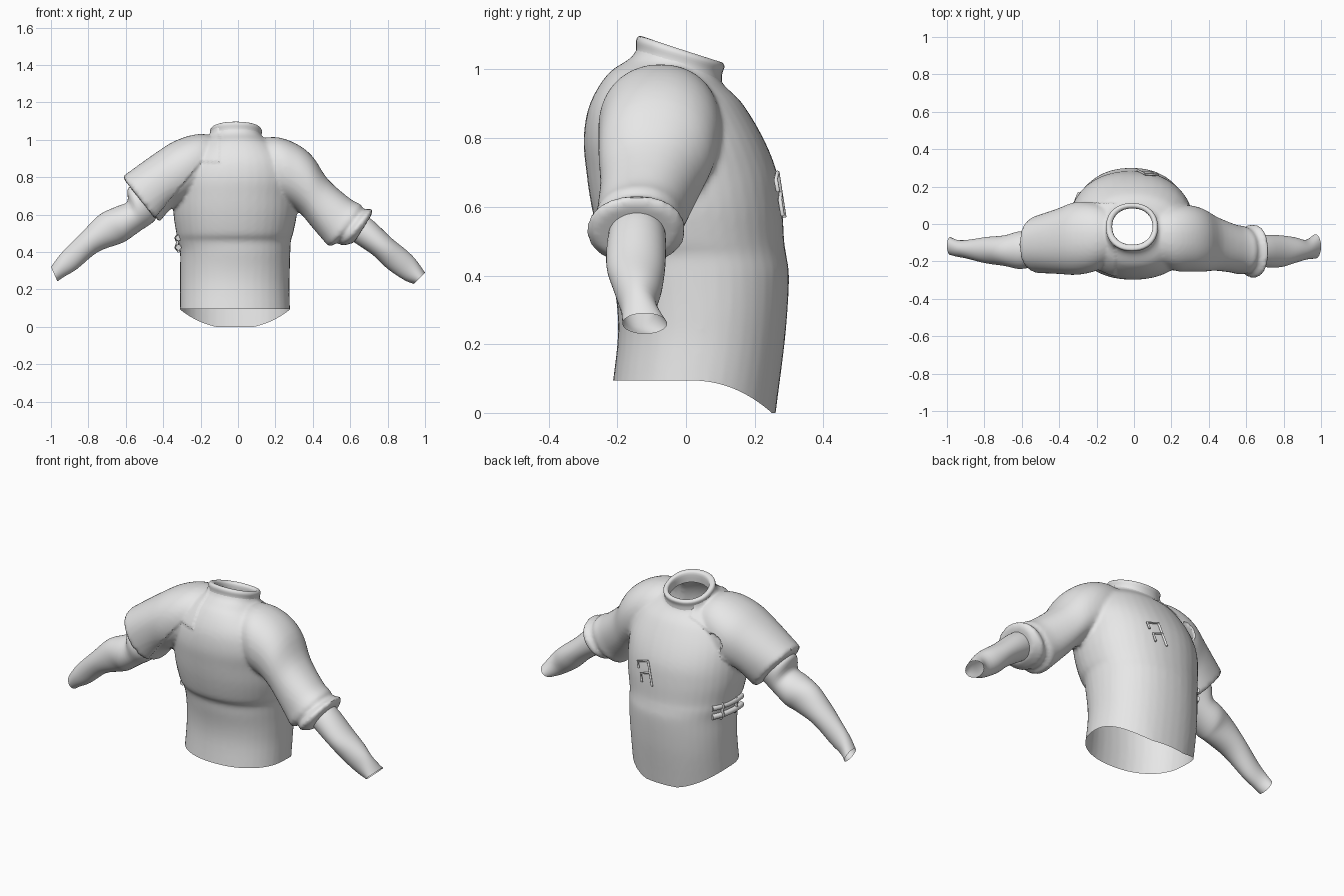
import bpy, bmesh, math
from mathutils import Vector

cube = bpy.data.objects.get("Cube")
if cube:
    bpy.data.objects.remove(cube)

cloth = bpy.data.materials.new("plain_grey_cloth")
cloth.use_nodes = True
GREY = (0.8, 0.8, 0.8, 1)
cloth.diffuse_color = GREY
cloth.node_tree.nodes["Principled BSDF"].inputs["Base Color"].default_value = GREY


def catmull(rows, steps):
    """Smoothly fill in rows between the given ones."""
    out = []
    for i in range(len(rows) - 1):
        p0, p1 = rows[max(i - 1, 0)], rows[i]
        p2, p3 = rows[i + 1], rows[min(i + 2, len(rows) - 1)]
        for s in range(steps):
            t = s / steps
            out.append([b + 0.5 * t * (c - a + t * (2 * a - 5 * b + 4 * c - d + t * (3 * (b - c) + d - a)))
                        for a, b, c, d in zip(p0, p1, p2, p3)])
    out.append(rows[-1])
    return out


def limb_ring(r):
    # upper x, z / lower x, z / front y, back y
    xt, zt, xb, zb, y0, y1 = r
    mid = Vector(((xt + xb) / 2, (y0 + y1) / 2, (zt + zb) / 2))
    return mid, Vector((xt - xb, 0, zt - zb)) / 2, Vector((0, y1 - y0, 0)) / 2


def body_ring(r):
    # front z, back z / right x, left x / front y, back y
    zf, zb, x0, x1, y0, y1 = r
    mid = Vector(((x0 + x1) / 2, (y0 + y1) / 2, (zf + zb) / 2))
    return mid, Vector((x1 - x0, 0, 0)) / 2, Vector((0, y1 - y0, zb - zf)) / 2


def loft(bm, rows, ring, capped, steps=4, power=0.92, n=40):
    loops = []
    for row in catmull(rows, steps):
        mid, u, v = ring(row)
        loop = []
        for k in range(n):
            c, s = math.cos(math.tau * k / n), math.sin(math.tau * k / n)
            c, s = (math.copysign(abs(w) ** power, w) for w in (c, s))
            loop.append(bm.verts.new(mid + u * c + v * s))
        loops.append(loop)
    for a, b in zip(loops, loops[1:]):
        for k in range(n):
            bm.faces.new((a[k], a[k - 1], b[k - 1], b[k]))
    if capped:
        bm.faces.new(loops[0])
        bm.faces.new(loops[-1])


def finish(name, bm, recalc=True):
    if recalc:
        bmesh.ops.recalc_face_normals(bm, faces=bm.faces)
    me = bpy.data.meshes.new(name)
    bm.to_mesh(me)
    bm.free()
    me.materials.append(cloth)
    ob = bpy.data.objects.new(name, me)
    bpy.context.collection.objects.link(ob)
    bpy.ops.object.select_all(action='DESELECT')
    ob.select_set(True)
    bpy.context.view_layer.objects.active = ob
    bpy.ops.object.shade_smooth_by_angle(angle=math.radians(45))
    return ob


# Torso and the two rolled sleeves, blended into one shell
torso = [(.04, .04, -.31, .28, -.22, .25), (.2, .2, -.31, .275, -.2, .282),
         (.3, .3, -.31, .277, -.2, .295), (.4, .4, -.31, .28, -.215, .3),
         (.46, .46, -.322, .283, -.225, .292), (.5, .5, -.33, .295, -.25, .286),
         (.6, .6, -.345, .315, -.275, .28), (.7, .7, -.345, .32, -.29, .265),
         (.8, .8, -.33, .32, -.298, .225), (.9, .9, -.28, .28, -.28, .165),
         (.99, .95, -.2, .2, -.225, .115), (1.045, .975, -.15, .13, -.15, .1),
         (1.13, 1.06, -.132, .112, -.132, .092)]
right_sleeve = [(-.08, 1.0, -.1, .7, -.2, .08), (-.2, 1.025, -.25, .68, -.25, .11),
                (-.33, .99, -.3, .66, -.265, .11), (-.45, .915, -.36, .63, -.26, .075),
                (-.61, .8, -.42, .56, -.255, .035)]
left_sleeve = [(.08, 1.0, .1, .7, -.2, .08), (.2, 1.015, .24, .66, -.25, .1),
               (.31, .98, .29, .64, -.255, .1), (.4, .91, .34, .6, -.255, .08),
               (.48, .79, .39, .54, -.25, .04), (.6, .685, .45, .47, -.26, 0),
               (.655, .655, .49, .43, -.27, -.01), (.67, .63, .53, .45, -.26, -.02),
               (.715, .63, .56, .435, -.29, 0), (.715, .6, .62, .45, -.265, -.03)]
bm = bmesh.new()
loft(bm, torso, body_ring, True)
loft(bm, right_sleeve, limb_ring, True)
loft(bm, left_sleeve, limb_ring, True)
rough = finish("garment_blend", bm)
remesh = rough.modifiers.new("blend", 'REMESH')
remesh.mode = 'VOXEL'
remesh.voxel_size = 0.011
relax = rough.modifiers.new("relax", 'SMOOTH')
relax.factor = 0.5
relax.iterations = 5
bpy.context.view_layer.update()
bm = bmesh.new()
bm.from_object(rough, bpy.context.evaluated_depsgraph_get())
bpy.data.objects.remove(rough)

# Raised shoulder patch on the right
bm.normal_update()
raised = [v for v in bm.verts if v.co.x < -.1 and v.co.y < .11
          and v.co.z > .88 + 1.2 * min(0, v.co.x + .2)]
for v, normal in [(v, v.normal.copy()) for v in raised]:
    v.co += normal * .007

# Open the neck and waist, then drop the hem at the back
for point, normal in (((0, -.14, 1.075), (0, .31, 1)), ((0, 0, .095), (0, 0, -1))):
    bmesh.ops.bisect_plane(bm, geom=bm.verts[:] + bm.edges[:] + bm.faces[:],
                           plane_co=point, plane_no=normal, clear_outer=True)
for v in bm.verts:
    if v.co.z < .4:
        fall = (.4 - v.co.z) / .305
        v.co.z -= .095 * fall ** 2 * min(1, max(0, v.co.y) / .25) ** 2.3
finish("torso_and_sleeves", bm, False)

# Bare cuff-to-wrist lower sleeves, open at the wrist
forearms = {
    "right_lower_sleeve": [
        (-.5, .76, -.42, .6, -.21, -.03), (-.585, .745, -.46, .555, -.245, -.03),
        (-.592, .67, -.52, .515, -.235, -.04), (-.645, .645, -.59, .465, -.24, -.04),
        (-.74, .6, -.63, .445, -.225, -.06), (-.83, .51, -.75, .4, -.21, -.07),
        (-.92, .42, -.86, .31, -.185, -.085), (-.96, .375, -.93, .268, -.175, -.085),
        (-1, .32, -.965, .243, -.165, -.07)],
    "left_lower_sleeve": [
        (.6, .62, .53, .52, -.2, -.08), (.7, .585, .61, .46, -.225, -.06),
        (.82, .475, .72, .385, -.232, -.06), (.9, .41, .8, .31, -.21, -.07),
        (.95, .36, .89, .25, -.19, -.085), (1, .29, .94, .23, -.185, -.055)]}
for name, rows in forearms.items():
    bm = bmesh.new()
    loft(bm, rows, limb_ring, False, power=1)
    finish(name, bm)

# Rolled stand collar, tilted down toward the back
collar = [(1.035, .955, -.15, .13, -.15, .105), (1.06, .985, -.148, .126, -.145, .105),
          (1.085, 1.01, -.15, .128, -.145, .112), (1.097, 1.022, -.138, .116, -.135, .1),
          (1.085, 1.01, -.118, .1, -.112, .084), (1.03, .96, -.118, .1, -.112, .084)]
bm = bmesh.new()
loft(bm, collar, body_ring, False)
finish("collar", bm)


def strip(name, lines, radius, kind='POLY'):
    """Rounded rods along short paths, as one mesh."""
    cu = bpy.data.curves.new(name, 'CURVE')
    cu.dimensions = '3D'
    cu.bevel_depth = radius
    cu.bevel_resolution = 2
    cu.use_fill_caps = True
    for line in lines:
        sp = cu.splines.new(kind)
        sp.points.add(len(line) - 1)
        for p, co in zip(sp.points, line):
            p.co = (*co, 1)
        if kind == 'NURBS':
            sp.use_endpoint_u = True
            sp.order_u = 3
    ob = bpy.data.objects.new(name, cu)
    bpy.context.collection.objects.link(ob)
    cu.materials.append(cloth)


# Pair of tubes on the right side of the waist, with holding loops
strip("waist_tubes", [[(-.285, .165, z), (-.34, .05, z), (-.318, -.06, z)]
                      for z in (.425, .475)], .016, 'NURBS')
strip("tube_loops", [[(x, y, .4), (x - .017, y, .425), (x - .008, y, .45),
                      (x - .017, y, .475), (x, y, .5)]
                     for x, y in ((-.303, .11), (-.315, 0))], .008)


# Forked clip lying on the back
def on_back(x, z):
    return (x, .287 - (z - .57) * .14 - .6 * x * x, z)


paths = [[(.06, .7), (.02, .57)],
         [(.06, .7), (.13, .68), (.12, .645)],
         [(.043, .64), (.1, .62), (.09, .575)]]
strip("back_clip", [[on_back(*p) for p in path] for path in paths], .006)
